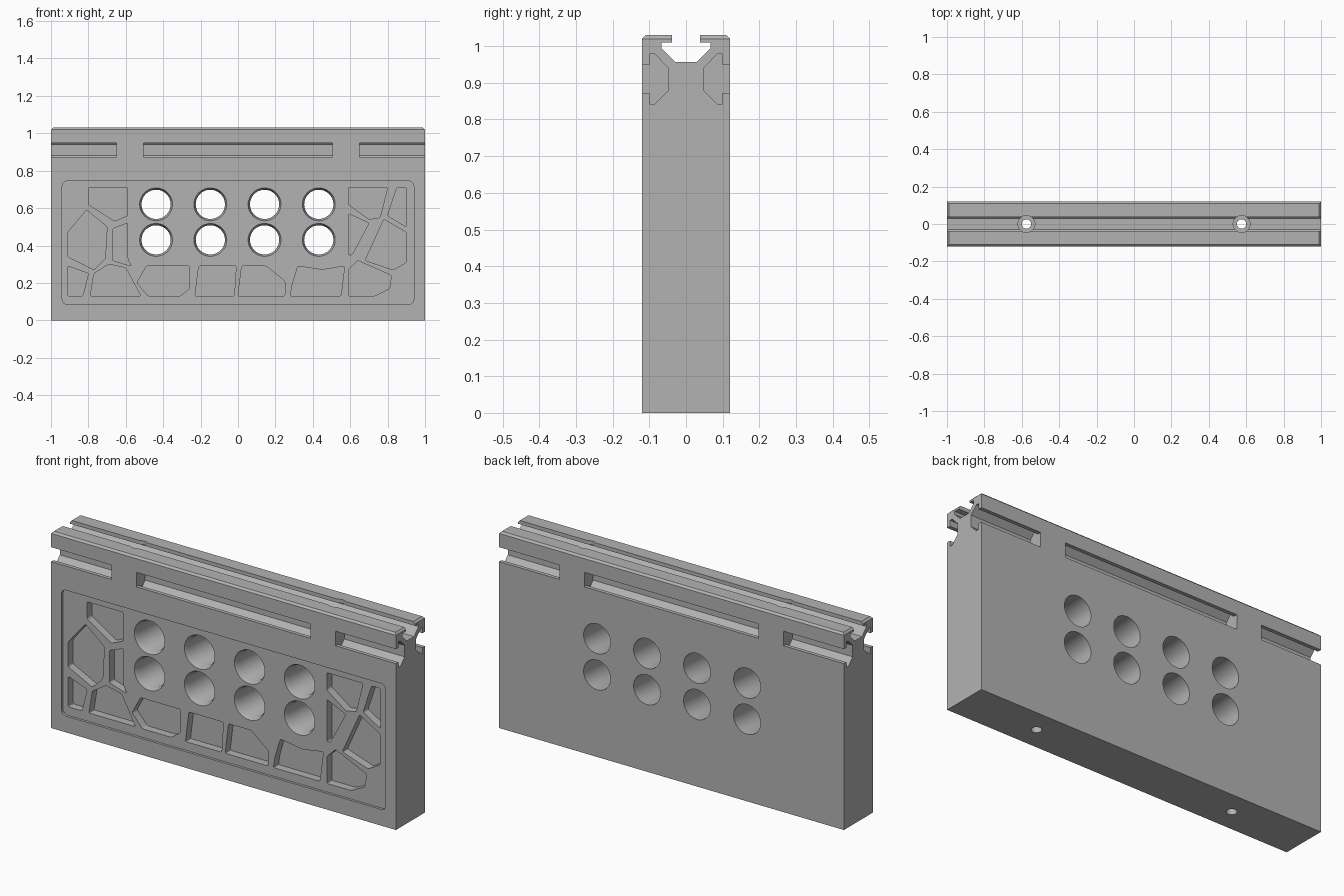
import bpy, bmesh
from math import cos, sin, tau
from mathutils import Vector

if "Cube" in bpy.data.objects:
    bpy.data.objects.remove(bpy.data.objects["Cube"], do_unlink=True)

grey = bpy.data.materials.new("plain_grey")
grey.use_nodes = True
grey.diffuse_color = (0.45, 0.45, 0.45, 1)
grey.node_tree.nodes["Principled BSDF"].inputs["Base Color"].default_value = (0.45, 0.45, 0.45, 1)


# Directions in which a flat outline (u, v) is extruded by w
def along_x(u, v, w):
    return Vector((w, u, v))


def along_y(u, v, w):
    return Vector((u, w, v))


def along_z(u, v, w):
    return Vector((u, v, w))


def skin(bm, rings):
    """Close a stack of equal rings into a solid that faces outward."""
    cap = bm.faces.new(rings[-1])
    cap.normal_update()
    faces = [cap, bm.faces.new(rings[0][::-1])]
    for low, high in zip(rings, rings[1:]):
        for i in range(len(low)):
            j = (i + 1) % len(low)
            faces.append(bm.faces.new((low[i], low[j], high[j], high[i])))
    if cap.normal.dot(rings[-1][0].co - rings[0][0].co) < 0:
        for face in faces:
            face.normal_flip()


def rounded(outline, radius, steps=4):
    """Replace each corner of an outline with a short curve."""
    points = [Vector(p) for p in outline]
    result = []
    for i, corner in enumerate(points):
        start = corner + (points[i - 1] - corner).normalized() * radius
        end = corner + (points[(i + 1) % len(points)] - corner).normalized() * radius
        for k in range(steps + 1):
            t = k / steps
            result.append(start.lerp(corner, t).lerp(corner.lerp(end, t), t))
    return result


def add_prism(bm, outline, place, start, end):
    skin(bm, [[bm.verts.new(place(u, v, w)) for u, v in outline] for w in (start, end)])


def add_bore(bm, profile, place, u0, v0, sides=48):
    """Turn a (radius, depth) profile about an axis through (u0, v0)."""
    angles = [tau * i / sides for i in range(sides)]
    skin(bm, [[bm.verts.new(place(u0 + r * cos(a), v0 + r * sin(a), w))
               for a in angles] for r, w in profile])


def finish(name, bm):
    bm.normal_update()
    mesh = bpy.data.meshes.new(name)
    bm.to_mesh(mesh)
    bm.free()
    mesh.materials.append(grey)
    obj = bpy.data.objects.new(name, mesh)
    bpy.context.scene.collection.objects.link(obj)
    return obj


def cut(name, bm):
    """Subtract a cutter from the body and remove it."""
    cutter = finish(name, bm)
    cutter.hide_render = True
    mod = body.modifiers.new(name, 'BOOLEAN')
    mod.operation, mod.solver, mod.object = 'DIFFERENCE', 'EXACT', cutter
    bpy.ops.object.modifier_apply(modifier=name)
    bpy.data.objects.remove(cutter, do_unlink=True)


FLOOR = -0.107      # depth of the front panel floor

# Body with a rail channel along the top
half = [(0.12, 0), (0.12, 1.02), (0.11, 1.03), (0.038, 1.03), (0.038, 1.01),
        (0.067, 1.01), (0.067, 0.995), (0.03, 0.957)]
bm = bmesh.new()
add_prism(bm, half + [(-y, z) for y, z in reversed(half)], along_x, -1, 1)
body = finish("rail_block", bm)
bpy.context.view_layer.objects.active = body
body.select_set(True)

# Bevelled ends of the rail lips
bm = bmesh.new()
for s in (-1, 1):
    add_prism(bm, [(s * 0.98, 1.04), (s * 1.01, 1.04), (s * 1.01, 1.01)], along_y, -0.2, 0.2)
cut("end_bevel", bm)

# Undercut side slots, three on each face
slot = [(0.2, 0.872), (0.1, 0.872), (0.1, 0.842), (0.085, 0.842), (0.048, 0.88),
        (0.048, 0.94), (0.085, 0.978), (0.1, 0.978), (0.1, 0.948), (0.2, 0.948)]
bm = bmesh.new()
for s in (-1, 1):
    for start, end in ((-1.1, -0.65), (-0.505, 0.505), (0.65, 1.1)):
        add_prism(bm, [(s * y, z) for y, z in slot], along_x, start, end)
cut("side_slots", bm)

# Shallow front panel
panel = [(-0.94, 0.085), (0.94, 0.085), (0.94, 0.745), (-0.94, 0.745)]
bm = bmesh.new()
add_prism(bm, rounded(panel, 0.03), along_y, -0.2, FLOOR)
cut("front_panel", bm)

# Irregular pockets in the panel, in hundredths
pockets = [
    [(-80, 71), (-59, 71), (-59, 56), (-66, 53), (-80, 62)],
    [(-91, 47), (-81, 59), (-70, 50), (-71, 33), (-77, 27), (-91, 34)],
    [(-67, 49), (-59, 52), (-59, 33), (-57, 29), (-67, 32)],
    [(-91, 29), (-80, 25), (-83, 13), (-91, 13)],
    [(-77, 25), (-69, 30), (-60, 28), (-52, 13), (-79, 13)],
    [(-54, 20), (-49, 29), (-26, 29), (-26, 17), (-31, 13), (-48, 13)],
    [(-21, 29), (-1, 29), (-2, 13), (-23, 13)],
    [(2, 29), (15, 29), (25, 21), (25, 13), (0, 13)],
    [(32, 29), (45, 27), (57, 29), (55, 13), (28, 13), (29, 19)],
    [(59, 27), (64, 32), (82, 24), (81, 17), (73, 13), (59, 13)],
    [(68, 32), (78, 54), (90, 47), (90, 31), (83, 27)],
    [(59, 57), (70, 52), (61, 35), (59, 35)],
    [(59, 71), (80, 71), (76, 55), (70, 54), (59, 62)],
    [(85, 71), (90, 71), (90, 50), (80, 56)],
]
bm = bmesh.new()
for outline in pockets:
    points = [(x / 100, z / 100) for x, z in outline]
    add_prism(bm, rounded(points, 0.009), along_y, -0.2, -0.065)
cut("panel_pockets", bm)

# Two rows of round through holes, flared at the front
bm = bmesh.new()
for row in (0.43, 0.62):
    for col in range(4):
        add_bore(bm, [(0.092, FLOOR - 0.01), (0.078, FLOOR + 0.025), (0.078, 0.2)],
                 along_y, -0.438 + 0.29 * col, row)
cut("round_holes", bm)

# Vertical bolt holes with a wide seat at the top
bm = bmesh.new()
for x in (-0.575, 0.575):
    add_bore(bm, [(0.025, -0.1), (0.025, 0.9), (0.045, 0.9), (0.045, 1.1)], along_z, x, 0, 32)
cut("bolt_holes", bm)

bpy.ops.object.shade_smooth_by_angle(angle=0.45)
